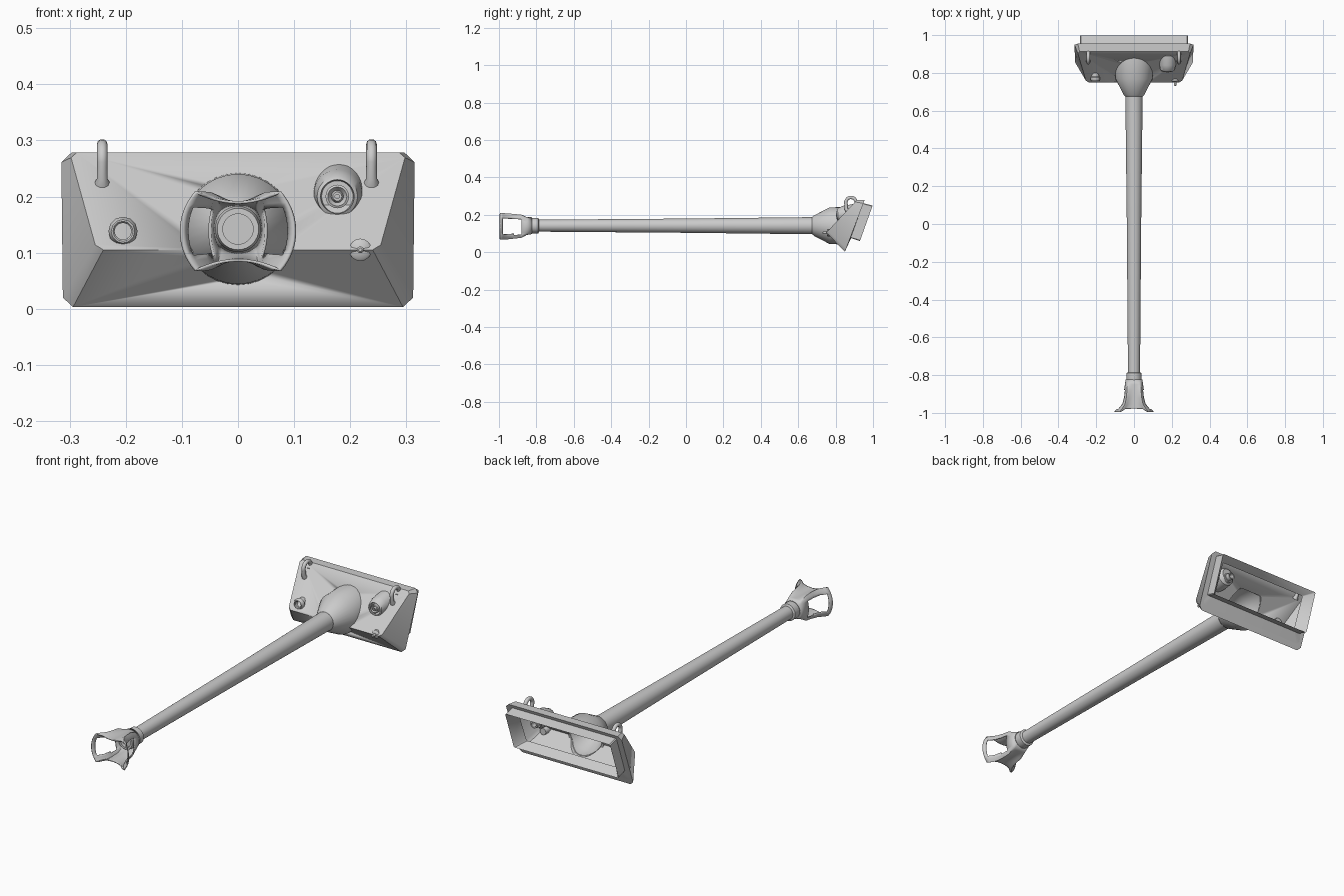
import bpy, bmesh, math
from mathutils import Vector

if "Cube" in bpy.data.objects:
    bpy.data.objects.remove(bpy.data.objects["Cube"])

GREY = bpy.data.materials.new("light_grey")
GREY.diffuse_color = (0.6, 0.6, 0.6, 1)
GREY.use_nodes = True
GREY.node_tree.nodes["Principled BSDF"].inputs["Base Color"].default_value = GREY.diffuse_color
ZC = 0.142  # height of the pole axis


def finish(name, bm, angle=35):
    bmesh.ops.recalc_face_normals(bm, faces=bm.faces)
    me = bpy.data.meshes.new(name)
    bm.to_mesh(me)
    bm.free()
    ob = bpy.data.objects.new(name, me)
    bpy.context.collection.objects.link(ob)
    me.materials.append(GREY)
    bpy.ops.object.select_all(action='DESELECT')
    ob.select_set(True)
    bpy.context.view_layer.objects.active = ob
    bpy.ops.object.shade_smooth_by_angle(angle=math.radians(angle))
    return ob


def loft(name, loops, caps=True, angle=35):
    bm = bmesh.new()
    rings = [[bm.verts.new(p) for p in loop] for loop in loops]
    n = len(rings[0])
    for a, b in zip(rings, rings[1:]):
        for i in range(n):
            j = (i + 1) % n
            bm.faces.new((a[i], a[j], b[j], b[i]))
    if caps:
        bm.faces.new(rings[0])
        bm.faces.new(rings[-1])
    return finish(name, bm, angle)


def ring(y, r, x=0.0, z=ZC, n=32):
    return [Vector((x + r * math.cos(2 * math.pi * i / n), y,
                    z + r * math.sin(2 * math.pi * i / n))) for i in range(n)]


def turned(name, profile, x=0.0, z=ZC, n=32):
    return loft(name, [ring(y, r, x, z, n) for y, r in profile])


def front_y(z):
    # depth of the head's front skin at height z
    return 0.75 + (0.925 * (z - 0.105) if z > 0.105 else 1.05 * (0.105 - z))


# Head: hollow tray lofted through tilted, corner-cut rectangles
def tilted(bottom, top, wb, wt, c):
    (y0, z0), (y1, z1) = bottom, top
    length = math.hypot(y1 - y0, z1 - z0)
    right = []
    for inset, d in ((c, 0), (0, c), (0, length - c), (c, length)):
        t = d / length
        right.append(((wb + (wt - wb) * t) - inset, y0 + (y1 - y0) * t, z0 + (z1 - z0) * t))
    return right + [(-x, y, z) for x, y, z in reversed(right)]


head = loft("head_shell", [
    tilted((0.75, 0.105), (0.912, 0.278), 0.252, 0.300, 0.012),
    tilted((0.85, 0.003), (0.955, 0.278), 0.312, 0.315, 0.018),
    tilted((0.880, 0.076), (0.948, 0.262), 0.285, 0.285, 0.004),
    tilted((0.930, 0.060), (0.998, 0.250), 0.285, 0.285, 0.004),
    tilted((0.888, 0.088), (0.948, 0.238), 0.245, 0.245, 0.004),
    tilted((0.862, 0.030), (0.945, 0.262), 0.295, 0.295, 0.012),
    tilted((0.766, 0.110), (0.916, 0.266), 0.240, 0.285, 0.012)], angle=40)

# Cutter that opens the head into the neck
cutter = turned("neck_cutter", [(0.70, 0.09), (0.86, 0.09)])
cutter.hide_render = True
cutter.hide_viewport = True
cut = head.modifiers.new("neck_opening", 'BOOLEAN')
cut.operation = 'DIFFERENCE'
cut.object = cutter

# Neck: flared collar whose rim follows the head's front skin


def rim(r, extra):
    return [Vector((p.x, max(0.776, front_y(p.z) + extra), p.z)) for p in ring(0, r)]


loft("neck", [ring(0.675, 0.046), ring(0.685, 0.055), ring(0.768, 0.098),
              rim(0.1, 0.008), rim(0.088, 0.012), ring(0.768, 0.086), ring(0.69, 0.046)])

# Pole and its end sleeve
turned("pole", [(-0.84, 0.030), (-0.78, 0.032), (0.0, 0.038), (0.70, 0.046)])
turned("pole_sleeve", [(-0.86, 0.027), (-0.875, 0.027), (-0.875, 0.037), (-0.86, 0.041),
                       (-0.79, 0.041), (-0.785, 0.033)])

# Handle horn: flared bow-tie funnel with a window in each side
N = 64


def horn_loop(y, tx, tz, notch):
    pts = []
    for i in range(N):
        a = 2 * math.pi * (i + 0.5) / N
        c, s = math.cos(a), math.sin(a)
        bx, bz = 0.1 * c, 0.1 * s
        if abs(c) < 0.74:
            bx = 0.074 * c / 0.74
            bz = math.copysign(0.049 + 0.018 * (c / 0.74) ** 2, s)
        k = max(0, 1 - abs(c) / 0.74)
        pts.append((0.04 * c * (1 - tx) + bx * tx, y + notch * min(1, 3 * k),
                    ZC - 0.004 * tz + 0.04 * s * (1 - tz) + bz * tz))
    return pts


horn = loft("handle_horn", [
    horn_loop(-0.825, 0.0, 0.0, 0), horn_loop(-0.85, 0.05, 0.35, 0),
    horn_loop(-0.88, 0.13, 0.75, 0), horn_loop(-0.92, 0.22, 0.85, 0),
    horn_loop(-0.955, 0.40, 0.93, 0), horn_loop(-0.982, 0.80, 0.98, 0.01),
    horn_loop(-0.996, 1.0, 1.0, 0.018)], caps=False, angle=45)
bm = bmesh.new()
bm.from_mesh(horn.data)
window = [f for f in bm.faces if -0.98 < f.calc_center_median().y < -0.88
          and abs(f.calc_center_median().z - 0.138) < 0.041
          and abs(f.calc_center_median().x) > 0.035]
bmesh.ops.delete(bm, geom=window, context='FACES')
bm.to_mesh(horn.data)
bm.free()
wall = horn.modifiers.new("wall", 'SOLIDIFY')
wall.thickness = 0.005

# Hose stub on the left of the head
turned("left_stub", [(0.80, 0.015), (0.76, 0.015), (0.756, 0.018), (0.756, 0.021),
                     (0.766, 0.026), (0.775, 0.026), (0.78, 0.021), (0.82, 0.021)],
       -0.205, 0.138, 12)

# Large nozzle: tapered boss, stepped tip and inner pipe
loft("nozzle_boss", [ring(0.825, 0.028, 0.177, 0.2), ring(0.808, 0.030, 0.177, 0.2),
                     ring(0.812, 0.036, 0.177, 0.2), ring(0.84, 0.043, 0.178, 0.205),
                     ring(0.89, 0.045, 0.18, 0.212), ring(0.905, 0.030, 0.18, 0.215)])
turned("nozzle_tip", [(0.83, 0.021), (0.806, 0.021), (0.804, 0.017), (0.812, 0.011),
                      (0.803, 0.008), (0.803, 0.004), (0.82, 0.004)], 0.177, 0.2, 20)
turned("nozzle_inner_pipe", [(0.86, 0.024), (0.91, 0.024), (0.91, 0.018), (0.93, 0.018),
                             (0.93, 0.012), (0.90, 0.012)], 0.177, 0.2, 16)

# Small valve with a pin
turned("small_valve", [(0.80, 0.016), (0.77, 0.020), (0.758, 0.020), (0.754, 0.016),
                       (0.752, 0.006), (0.733, 0.006), (0.730, 0.003)], 0.218, 0.105, 16)


# Lifting hooks: bent rod with a flared pad at each foot
def hook(name, x):
    path = [Vector((x, 0.868, 0.220)), Vector((x, 0.856, 0.232))]
    for i in range(13):
        a = math.radians(205 - 235 * i / 12)
        path.append(Vector((x, 0.882 + 0.028 * math.cos(a), 0.265 + 0.028 * math.sin(a))))
    path.append(Vector((x, 0.898, 0.245)))
    loops = []
    for i, p in enumerate(path):
        t = (path[min(i + 1, len(path) - 1)] - path[max(i - 1, 0)]).normalized()
        side = Vector((1, 0, 0))
        up = t.cross(side)
        r = 0.016 if i in (0, len(path) - 1) else 0.0095
        loops.append([p + r * (side * math.cos(k * math.pi / 5) + up * math.sin(k * math.pi / 5))
                      for k in range(10)])
    loft(name, loops, angle=50)


hook("left_hook", -0.242)
hook("right_hook", 0.238)
